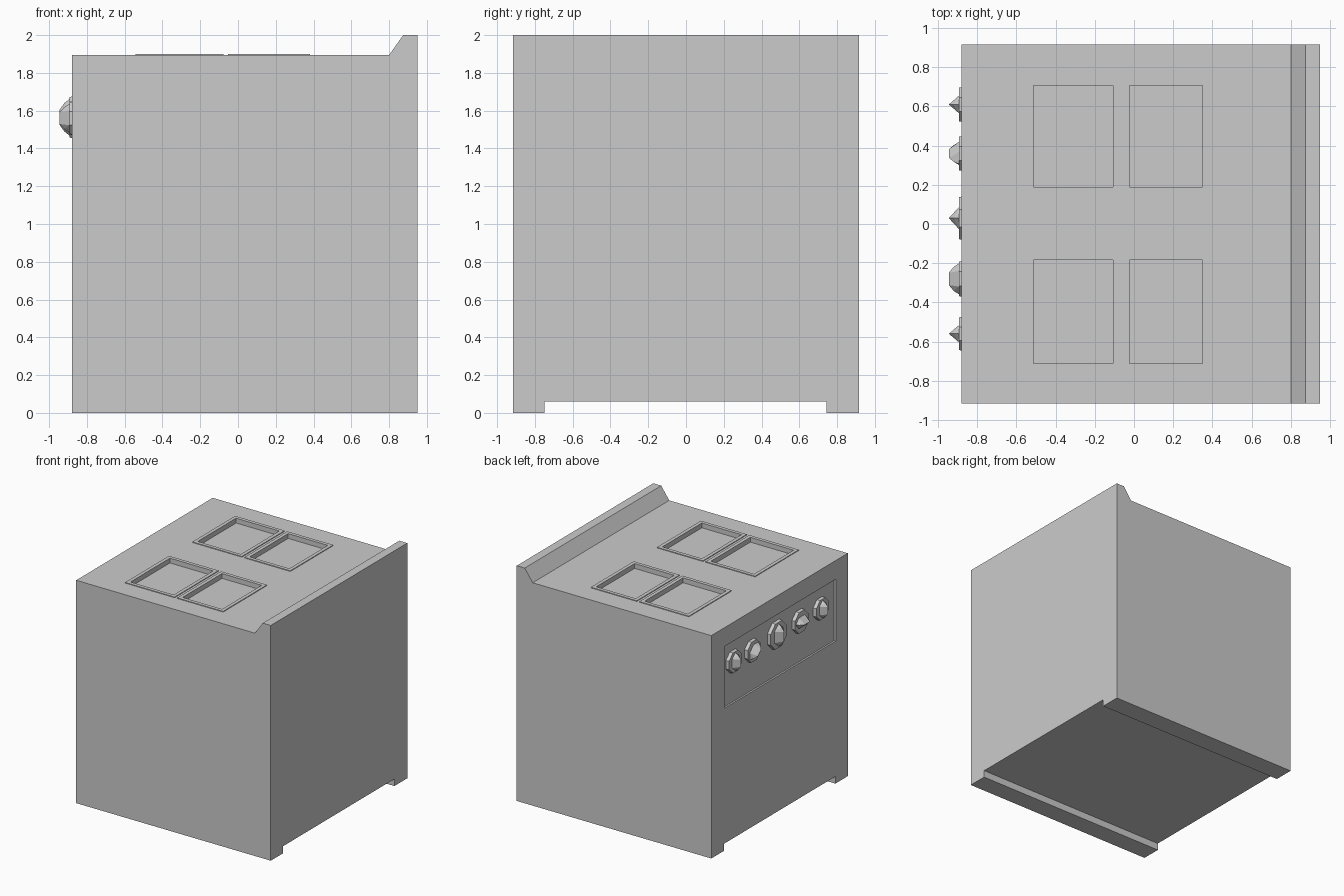
import bpy, bmesh
from math import cos, sin, pi, radians
from mathutils import Matrix

if "Cube" in bpy.data.objects:
    bpy.data.objects.remove(bpy.data.objects["Cube"])

TOP = 1.895      # cooktop height
FACE = -0.88     # control side of the stove
PANEL = -0.865   # recessed panel surface


def make_object(name, bm):
    bmesh.ops.recalc_face_normals(bm, faces=bm.faces)
    mesh = bpy.data.meshes.new(name)
    bm.to_mesh(mesh)
    bm.free()
    ob = bpy.data.objects.new(name, mesh)
    bpy.context.collection.objects.link(ob)
    return ob


def box(name, x, y, z):
    bm = bmesh.new()
    size = [b - a for a, b in (x, y, z)]
    mid = [(a + b) / 2 for a, b in (x, y, z)]
    bmesh.ops.create_cube(bm, size=1, matrix=Matrix.Translation(mid) @ Matrix.Diagonal((*size, 1)))
    return make_object(name, bm)


def cut(target, cutter):
    mod = target.modifiers.new("cut", 'BOOLEAN')
    mod.operation = 'DIFFERENCE'
    mod.solver = 'EXACT'
    mod.object = cutter
    bpy.context.view_layer.objects.active = target
    bpy.ops.object.modifier_apply(modifier=mod.name)


def cut_and_drop(targets, x, y, z):
    cutter = box("cutter", x, y, z)
    cutter.hide_render = True
    for t in targets:
        cut(t, cutter)
    bpy.data.objects.remove(cutter)


# Body: side profile with the raised backguard, extruded across the width
profile = [(FACE, 0), (0.95, 0), (0.95, 2.0), (0.875, 2.0), (0.80, TOP), (FACE, TOP)]
bm = bmesh.new()
face = bm.faces.new([bm.verts.new((x, -0.917, z)) for x, z in profile])
ext = bmesh.ops.extrude_face_region(bm, geom=[face])
bmesh.ops.translate(bm, vec=(0, 1.834, 0),
                    verts=[v for v in ext["geom"] if isinstance(v, bmesh.types.BMVert)])
body = make_object("stove_body", bm)

# Gap between the two floor runners, and the recessed control panel
cut_and_drop([body], (-1.2, 1.2), (-0.75, 0.745), (-0.1, 0.06))
cut_and_drop([body], (-1.2, PANEL), (-0.755, 0.73), (1.21, 1.735))

# Burners: thin raised frame around a sunken rectangular well
RIM = 0.03
for ys in ((-0.713, -0.183), (0.19, 0.706)):
    for xs in ((-0.512, -0.106), (-0.022, 0.35)):
        frame = box("burner_frame", (xs[0] - RIM, xs[1] + RIM), (ys[0] - RIM, ys[1] + RIM), (TOP, TOP + 0.006))
        cut_and_drop([body, frame], xs, ys, (TOP - 0.035, TOP + 0.1))


# Knobs: eight-sided dial with a faceted ridge grip turned to its own angle
def knob(y, z, r, angle):
    bm = bmesh.new()
    dial_h = FACE - 0.013 - PANEL
    rings = [[bm.verts.new((h, r * k * cos(i * pi / 4 + pi / 8), r * k * sin(i * pi / 4 + pi / 8)))
              for i in range(8)] for h, k in ((0, 1.07), (dial_h, 1.03))]
    for i in range(8):
        j = (i + 1) % 8
        bm.faces.new((rings[0][i], rings[0][j], rings[1][j], rings[1][i]))
    bm.faces.new(rings[1])
    bm.faces.new(rings[0][::-1])

    # grip: footprint on the dial, rising to an arched crest
    tip = -0.945 - PANEL
    a, w = 0.85 * r, 0.5 * r
    foot = [(a, 0), (a * 0.5, w), (-a * 0.5, w), (-a, 0), (-a * 0.5, -w), (a * 0.5, -w)]
    pts = [(dial_h, v, u) for u, v in foot]
    crest = [(tip + 0.025, 0, s * a * 0.78) for s in (1, -1)]
    crest += [(tip, 0, s * a * 0.4) for s in (1, -1)]
    vs = [bm.verts.new(p) for p in pts + crest]
    bmesh.ops.convex_hull(bm, input=vs)
    turn = Matrix.Rotation(radians(angle), 4, 'X')
    bmesh.ops.transform(bm, matrix=Matrix.Translation((PANEL, y, z)) @ turn, verts=bm.verts)
    return make_object("control_knob", bm)


for y, z, r, angle in ((0.61, 1.56, 0.09, 0), (0.36, 1.555, 0.09, 45), (0.03, 1.565, 0.113, 0),
                       (-0.28, 1.56, 0.093, 90), (-0.56, 1.56, 0.088, 0)):
    knob(y, z, r, angle)
